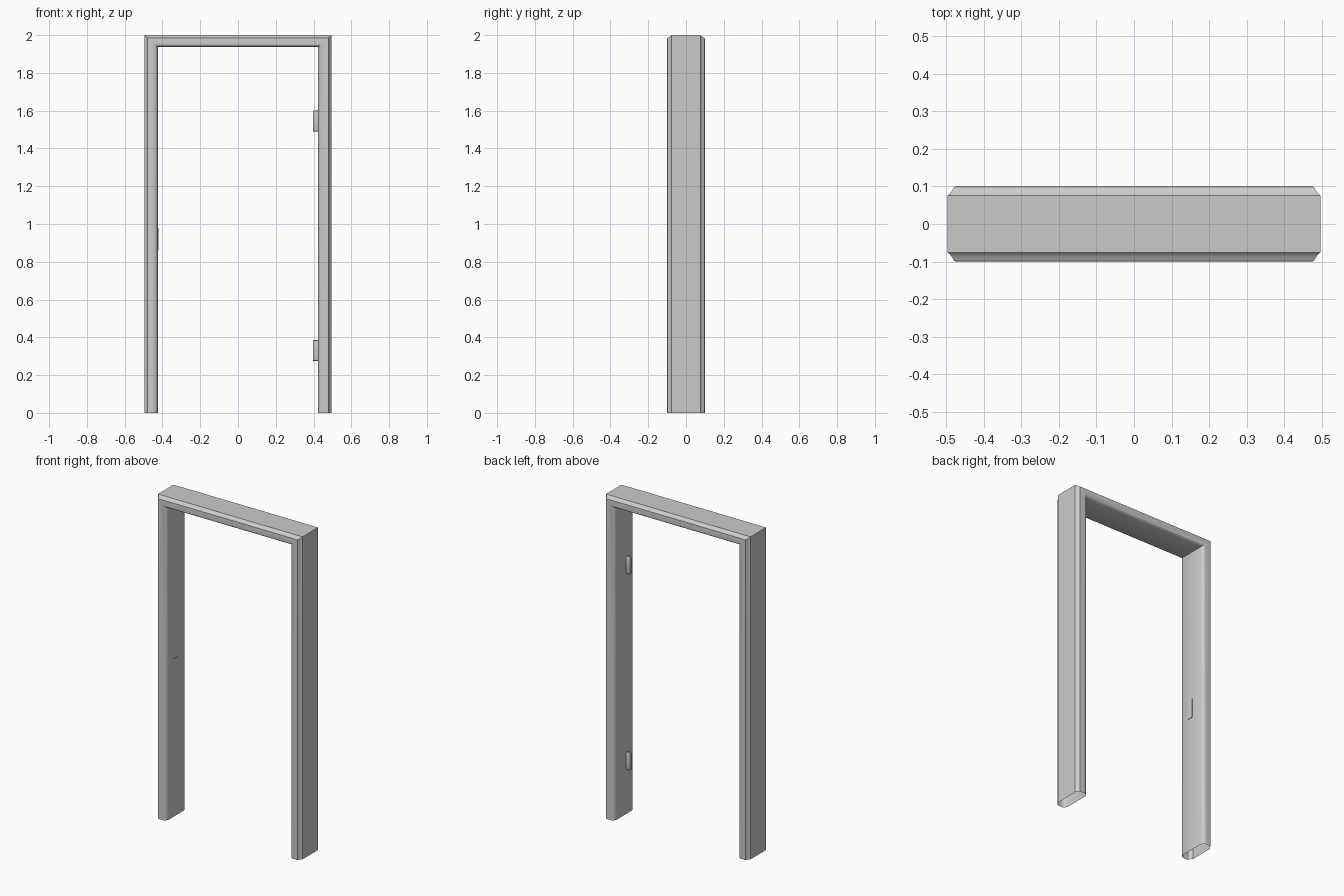
import bpy, bmesh

if "Cube" in bpy.data.objects:
    bpy.data.objects.remove(bpy.data.objects["Cube"])

W, H = 0.496, 2.0          # outer half width and height
LINTEL = 0.88              # lintel face is slightly slimmer than the legs

# Half of the cross-section: (distance inward from outer edge, depth)
half = [(0.0, 0.076), (0.006, 0.081), (0.012, 0.089), (0.017, 0.099),
        (0.028, 0.1), (0.045, 0.1), (0.057, 0.099), (0.064, 0.094),
        (0.069, 0.086), (0.073, 0.076)]
profile = half + [(u, -y) for u, y in reversed(half)]


def smooth(ob, angle=0.6):
    bpy.ops.object.select_all(action='DESELECT')
    ob.select_set(True)
    bpy.context.view_layer.objects.active = ob
    bpy.ops.object.shade_smooth_by_angle(angle=angle)


def make_object(name, bm):
    bmesh.ops.recalc_face_normals(bm, faces=bm.faces)
    me = bpy.data.meshes.new(name)
    bm.to_mesh(me)
    bm.free()
    ob = bpy.data.objects.new(name, me)
    bpy.context.collection.objects.link(ob)
    return ob


def block(name, x, y, z, bevel):
    bm = bmesh.new()
    bmesh.ops.create_cube(bm, size=1)
    for v in bm.verts:
        v.co = [lo + (c + 0.5) * (hi - lo) for c, (lo, hi) in zip(v.co, (x, y, z))]
    if bevel:
        bmesh.ops.bevel(bm, geom=bm.edges[:], offset=bevel, segments=2,
                        profile=0.5, affect='EDGES')
    ob = make_object(name, bm)
    smooth(ob)
    return ob


# Frame: profile swept up, across and down with mitred corners, open at the floor
bm = bmesh.new()
rings = []
for side, top in ((-1, False), (-1, True), (1, True), (1, False)):
    rings.append([bm.verts.new((side * (W - u), y, H - u * LINTEL if top else 0))
                  for u, y in profile])
n = len(profile)
for a, b in zip(rings, rings[1:]):
    for i in range(n):
        j = (i + 1) % n
        bm.faces.new((a[i], a[j], b[j], b[i]))
smooth(make_object("door_frame", bm))

# Hinge tabs on the right jamb
for name, z in (("lower_hinge", 0.275), ("upper_hinge", 1.49)):
    block(name, (0.396, 0.428), (-0.032, -0.018), (z, z + 0.11), 0.004)

# Thin strike plate on the left jamb
block("strike_plate", (-0.43, -0.42), (-0.03, 0.01), (0.86, 0.98), 0)
